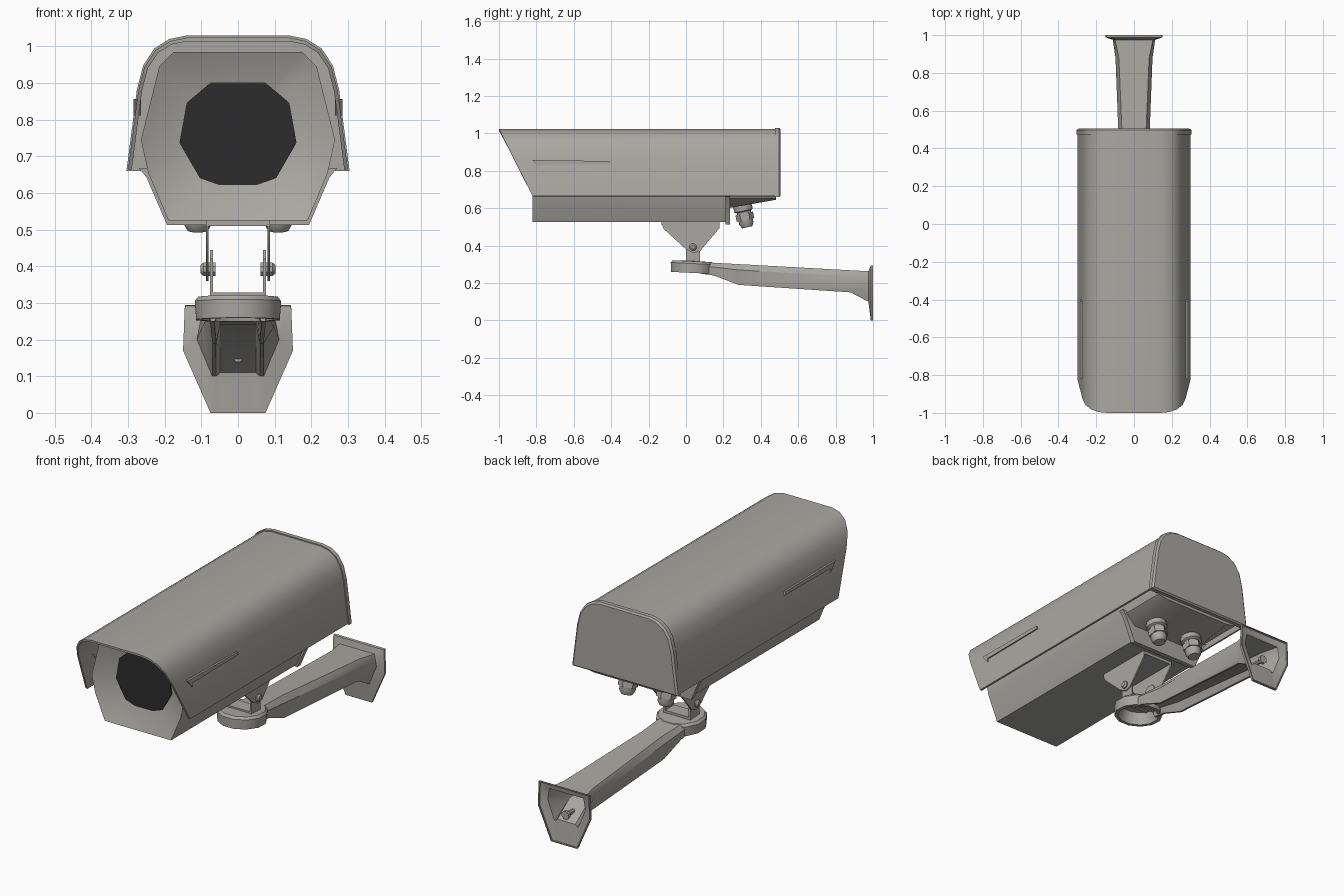
import bpy, bmesh, math
from mathutils import Matrix, Vector

cube = bpy.data.objects.get("Cube")
if cube:
    bpy.data.objects.remove(cube, do_unlink=True)


def material(name, color):
    m = bpy.data.materials.new(name)
    m.use_nodes = True
    m.diffuse_color = color
    m.node_tree.nodes["Principled BSDF"].inputs["Base Color"].default_value = color
    return m


METAL = material("warm grey metal", (0.40, 0.39, 0.36, 1))
GLASS = material("dark glass", (0.025, 0.025, 0.025, 1))


def finish(name, bm, mat=METAL, thickness=0, angle=35):
    """Turn a bmesh into a shaded object, optionally thickened inwards."""
    bmesh.ops.recalc_face_normals(bm, faces=bm.faces)
    mesh = bpy.data.meshes.new(name)
    bm.to_mesh(mesh)
    bm.free()
    mesh.materials.append(mat)
    obj = bpy.data.objects.new(name, mesh)
    bpy.context.collection.objects.link(obj)
    bpy.ops.object.select_all(action="DESELECT")
    obj.select_set(True)
    bpy.context.view_layer.objects.active = obj
    if thickness:
        mod = obj.modifiers.new("Shell", "SOLIDIFY")
        mod.thickness = thickness
        mod.offset = -1
        bpy.ops.object.modifier_apply(modifier=mod.name)
    bpy.ops.object.shade_smooth_by_angle(angle=math.radians(angle))
    return obj


def loft(name, rings, closed=True, cap_start=True, cap_end=True, **kw):
    """Skin a series of equal-length point rings."""
    bm = bmesh.new()
    rows = [[bm.verts.new(p) for p in ring] for ring in rings]
    n = len(rows[0])
    for a, b in zip(rows, rows[1:]):
        for i in range(n if closed else n - 1):
            j = (i + 1) % n
            bm.faces.new((a[i], a[j], b[j], b[i]))
    if closed and cap_start:
        bm.faces.new(rows[0])
    if closed and cap_end:
        bm.faces.new(rows[-1])
    return finish(name, bm, **kw)


def mirrored(half):
    """Complete a right-hand (x, z) profile with its mirror image."""
    return half + [(-x, z) for x, z in reversed(half)]


def side_prism(name, pts, x0, x1):
    return loft(name, [[(x, y, z) for y, z in pts] for x in (x0, x1)])


def turned(name, stack, matrix, sides=12, mat=METAL):
    """Stack of (radius, height) circles along local z."""
    rings = []
    for r, h in stack:
        rings.append([matrix @ Vector((r * math.cos(t), r * math.sin(t), h))
                      for t in (math.tau * (i + 0.5) / sides for i in range(sides))])
    return loft(name, rings, mat=mat)


# Sun hood: thin shell with a slanted front edge
hood = mirrored([(0.30, 0.665), (0.272, 0.88), (0.255, 0.945),
                 (0.225, 0.99), (0.185, 1.015), (0.14, 1.024)])


def hood_front(z):
    return -1 + 0.18 * (1.024 - z) / 0.36


loft("sun_hood", [[(x, hood_front(z), z) for x, z in hood],
                  [(x, 0.49, z) for x, z in hood]], closed=False, thickness=0.01)

# Rear cap closing the hood
cap = [(x * 1.015, 0.84 + (z - 0.84) * 1.03) for x, z in hood]
cap_small = [(x * 0.98, 0.84 + (z - 0.84) * 0.99) for x, z in hood]
loft("rear_cap", [[(x, y, z) for x, z in ring] for ring, y in
                  ((cap, 0.475), (cap, 0.497), (cap_small, 0.505))])

# Camera housing with a funnel front and a raised rear underside
body = mirrored([(0.19, 0.525), (0.245, 0.655), (0.265, 0.745),
                 (0.215, 0.945), (0.175, 0.985)])
MID = 0.765


def scaled(s):
    return [(x * s, MID + (z - MID) * s) for x, z in body]


def on_circle(r):
    pts = [Vector((x, z - MID)).normalized() * r for x, z in body]
    return [(p.x, MID + p.y) for p in pts]


def raised(low):
    return [(x, max(z, low)) for x, z in body]


loft("housing", [[(x, y, z) for x, z in ring] for ring, y in (
    (on_circle(0.135), -0.755), (scaled(0.96), -0.815), (body, -0.82),
    (body, 0.22), (raised(0.60), 0.225), (raised(0.645), 0.48))])

# Front window
turned("window", [(0.162, 0), (0.162, 0.008)],
       Matrix.Translation((0, -0.765, MID)) @ Matrix.Rotation(math.pi / 2, 4, "X")
       @ Matrix.Rotation(math.radians(10), 4, "Z"), sides=9, mat=GLASS)

# Collar at the rear end of the lower housing
collar = [(x * 1.02, min(z, 0.68) - 0.012) for x, z in body]
loft("rear_collar", [[(x, y, z) for x, z in collar[:3] + collar[-3:]]
                     for y in (0.21, 0.235)])

for side, label in ((1, "left"), (-1, "right")):
    # Raised rib on the hood flank
    side_prism(label + "_hood_rib",
               [(-0.82, 0.857), (-0.41, 0.852), (-0.40, 0.835), (-0.78, 0.832), (-0.78, 0.812)],
               side * 0.265, side * 0.285)

    # Cable gland
    place = Matrix.Translation((side * 0.11, 0.30, 0.62)) @ Matrix.Rotation(0.22, 4, "X")
    turned(label + "_gland_body", [(0.052, 0), (0.052, -0.035), (0.04, -0.04), (0.04, -0.105),
                                   (0.028, -0.125), (0.02, -0.125)], place)
    turned(label + "_gland_nut", [(0.048, -0.05), (0.048, -0.085)], place, sides=6)

    # Pivot cheeks and bolt
    side_prism(label + "_upper_cheek",
               [(-0.13, 0.518), (0.18, 0.518), (0.18, 0.495), (0.075, 0.37),
                (0.04, 0.36), (0.0, 0.38), (-0.12, 0.49)], side * 0.08, side * 0.088)
    side_prism(label + "_lower_cheek",
               [(0.0, 0.31), (0.075, 0.31), (0.075, 0.42), (0.055, 0.445),
                (0.02, 0.445), (0.0, 0.42)], side * 0.068, side * 0.077)
    turned(label + "_pivot_bolt", [(0.02, 0.062), (0.02, 0.094), (0.012, 0.102)],
           Matrix.Translation((0, 0.038, 0.392)) @ Matrix.Rotation(side * math.pi / 2, 4, "Y"),
           sides=8)

# Horizontal plates of the two pivot brackets
for name, y0, y1, z0, z1, w in (("upper_bracket_plate", -0.13, 0.18, 0.51, 0.526, 0.088),
                                ("lower_bracket_plate", 0.0, 0.075, 0.31, 0.328, 0.077)):
    side_prism(name, [(y0, z0), (y1, z0), (y1, z1), (y0, z1)], -w, w)

# Round arm head, hollow underneath
turned("arm_head", [(0.085, 0.03), (0.1, -0.03), (0.118, -0.03), (0.122, 0.02),
                    (0.112, 0.032), (0.04, 0.034)],
       Matrix.Translation((0, 0.035, 0.284)) @ Matrix.Rotation(-0.05, 4, "X"))

# Wall arm: tapered channel that flares into an open-backed wall flange
# columns: y, top half width, middle, bottom, z top, z middle, z bottom, recess
sections = [(0.08, 0.06, 0.08, 0.075, 0.312, 0.29, 0.25, 0.02),
            (0.15, 0.06, 0.08, 0.075, 0.308, 0.285, 0.24, 0.03),
            (0.28, 0.055, 0.075, 0.07, 0.301, 0.27, 0.19, 0.05),
            (0.88, 0.08, 0.098, 0.07, 0.268, 0.235, 0.15, 0.03),
            (0.975, 0.10, 0.112, 0.07, 0.263, 0.20, 0.10, 0.01),
            (0.988, 0.145, 0.15, 0.075, 0.292, 0.17, 0.0, 0.0),
            (1.0, 0.145, 0.15, 0.075, 0.294, 0.17, 0.0, 0.0)]
rings = []
for y, wt, wm, wb, zt, zm, zb, rec in sections:
    half = [(wb * 0.7, zb + rec), (wb * 0.85, zb), (wb, zb), (wm, zm), (wt, zt)]
    rings.append([(x, y, z) for x, z in mirrored(half)])
loft("wall_arm", rings, cap_end=False, thickness=0.006, angle=40)

# Fixing screw inside the flange
turned("wall_screw", [(0.012, 0), (0.012, 0.05), (0.022, 0.05), (0.022, 0.065)],
       Matrix.Translation((0, 0.925, 0.15)) @ Matrix.Rotation(-math.pi / 2, 4, "X"), sides=8)
